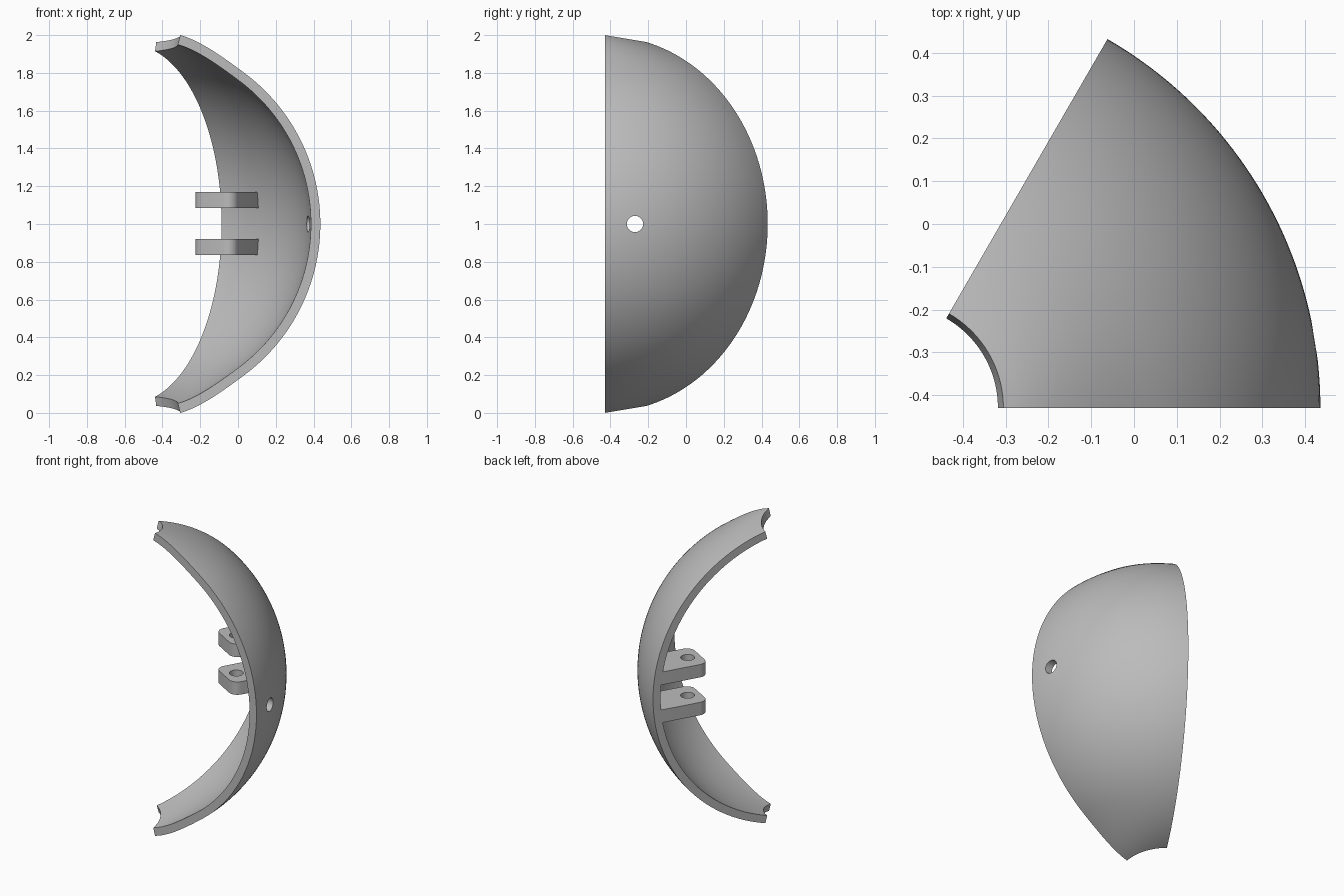
import bpy, bmesh
from math import sin, cos, pi, radians, sqrt
from mathutils import Vector, Matrix

cube = bpy.data.objects.get("Cube")
if cube:
    bpy.data.objects.remove(cube, do_unlink=True)

AXIS = Vector((-0.56, -0.43, 1.0))     # centre of the sphere
OUTER, INNER = 0.996, 0.946
WEDGE, POLE = radians(60), radians(14.8)

grey = bpy.data.materials.new("plain_grey")
grey.use_nodes = True
grey.diffuse_color = (0.5, 0.5, 0.5, 1)
grey.node_tree.nodes["Principled BSDF"].inputs["Base Color"].default_value = (0.5, 0.5, 0.5, 1)


def add_object(name, bm):
    bmesh.ops.recalc_face_normals(bm, faces=bm.faces)
    mesh = bpy.data.meshes.new(name)
    bm.to_mesh(mesh)
    bm.free()
    mesh.materials.append(grey)
    obj = bpy.data.objects.new(name, mesh)
    bpy.context.collection.objects.link(obj)
    return obj


def drill(obj, place, axis, radius):
    """Cut a round hole through obj with a hidden cylinder."""
    bm = bmesh.new()
    bmesh.ops.create_cone(bm, cap_ends=True, segments=40, radius1=radius,
                          radius2=radius, depth=0.4)
    turn = Vector((0, 0, 1)).rotation_difference(Vector(axis)).to_matrix().to_4x4()
    bm.transform(Matrix.Translation(place) @ turn)
    cutter = add_object(obj.name + "_cutter", bm)
    cutter.hide_render = True
    cutter.hide_set(True)
    mod = obj.modifiers.new("hole", "BOOLEAN")
    mod.operation, mod.solver, mod.object = "DIFFERENCE", "EXACT", cutter


def finish(obj):
    bpy.ops.object.select_all(action="DESELECT")
    obj.select_set(True)
    bpy.context.view_layer.objects.active = obj
    for mod in list(obj.modifiers):
        bpy.ops.object.modifier_apply(modifier=mod.name)
    bpy.ops.object.shade_smooth_by_angle(angle=radians(30))


def shell_point(radius, theta, phi):
    """Sphere point, flared slightly at the poles towards the front edge."""
    p = Vector((sin(phi) * cos(theta), sin(phi) * sin(theta), cos(phi)))
    t = min(max((0.6 - sin(phi)) / (0.6 - sin(POLE)), 0), 1)
    p.z *= 1 + 0.0385 * t * t * (3 - 2 * t) * (1 - sin(theta) / sin(WEDGE))
    return AXIS + Vector((p.x * radius, p.y * radius, p.z * (radius)))


# Curved shell: two skins joined along their rims
bm = bmesh.new()
COLS, ROWS = 40, 96
skins = []
for radius in (OUTER, INNER):
    skins.append([[bm.verts.new(shell_point(radius, WEDGE * i / COLS,
                                            POLE + (pi - 2 * POLE) * j / ROWS))
                   for j in range(ROWS + 1)] for i in range(COLS + 1)])
for grid in skins:
    for i in range(COLS):
        for j in range(ROWS):
            bm.faces.new((grid[i][j], grid[i + 1][j], grid[i + 1][j + 1], grid[i][j + 1]))
out, inn = skins
for i in (0, COLS):
    for j in range(ROWS):
        bm.faces.new((out[i][j], out[i][j + 1], inn[i][j + 1], inn[i][j]))
for j in (0, ROWS):
    for i in range(COLS):
        bm.faces.new((out[i][j], out[i + 1][j], inn[i + 1][j], inn[i][j]))
shell = add_object("curved_shell", bm)
drill(shell, Vector((0.40, -0.27, 1.0)), (1, 0, 0), 0.043)
finish(shell)

# Hinge lugs: rounded plates flush with the slanted edge of the shell
along = Vector((cos(WEDGE), sin(WEDGE), 0))
across = Vector((sin(WEDGE), -cos(WEDGE), 0))
TIP, WIDTH, ROUND, THICK = 0.63, 0.246, 0.055, 0.085


def lug_outline():
    pts = []
    for k in range(13):                      # end against the shell
        n = WIDTH * k / 12
        pts.append((sqrt((INNER + 0.012) ** 2 - n * n), n))
    for n, start in ((WIDTH - ROUND, pi / 2), (ROUND, pi)):
        for k in range(9):                   # rounded free corners
            a = start + pi / 2 * k / 8
            pts.append((TIP + ROUND + ROUND * cos(a), n + ROUND * sin(a)))
    pts[-1] = (TIP + ROUND, 0)
    return pts


for name, z in (("upper_lug", 1.085), ("lower_lug", 0.835)):
    base = Vector((AXIS.x, AXIS.y, z))
    bm = bmesh.new()
    face = bm.faces.new([bm.verts.new(base + along * u + across * n)
                         for u, n in lug_outline()])
    top = bmesh.ops.extrude_face_region(bm, geom=[face])["geom"]
    bmesh.ops.translate(bm, vec=(0, 0, THICK),
                        verts=[v for v in top if isinstance(v, bmesh.types.BMVert)])
    lug = add_object(name, bm)
    drill(lug, base + along * 0.71 + across * WIDTH / 2, (0, 0, 1), 0.042)
    finish(lug)

# Remove the used cutters
for obj in [o for o in bpy.data.objects if o.name.endswith("_cutter")]:
    bpy.data.objects.remove(obj, do_unlink=True)
